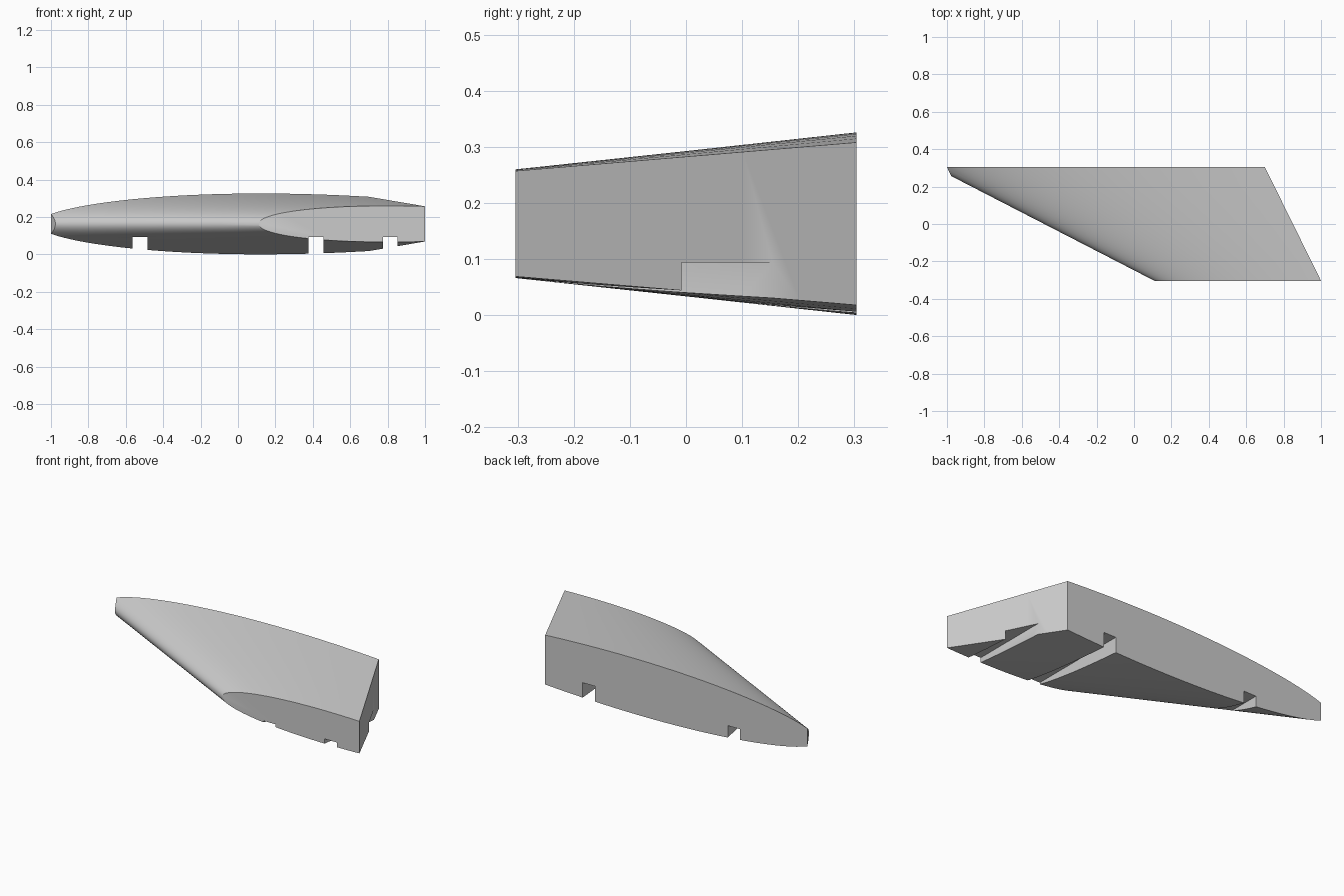
import bpy, bmesh
from math import sqrt
from mathutils import Vector

cube = bpy.data.objects.get("Cube")
if cube:
    bpy.data.objects.remove(cube, do_unlink=True)

grey = bpy.data.materials.new("plain_grey")
grey.use_nodes = True
grey.diffuse_color = (0.6, 0.6, 0.6, 1)
grey.node_tree.nodes["Principled BSDF"].inputs["Base Color"].default_value = (0.6, 0.6, 0.6, 1)

MID_Z, HALF_Y, N, SPANS = 0.163, 0.304, 28, 6
# Each end profile: nose x, tail x, and half-thickness along the chord
ROOT = (-1.07, 0.7, lambda t: 0.266 * sqrt(t) - 0.003 * t - 0.118 * t * t)
TIP = (0.11, 1.0, lambda t: 0.174 * sqrt(t) - 0.047 * t - 0.033 * t * t)


def new_object(name, bm):
    bmesh.ops.recalc_face_normals(bm, faces=bm.faces)
    mesh = bpy.data.meshes.new(name)
    bm.to_mesh(mesh)
    bm.free()
    obj = bpy.data.objects.new(name, mesh)
    bpy.context.collection.objects.link(obj)
    return obj


def section(bm, s):
    """Closed loop of vertices at span fraction s, from tip to root."""
    loop = []
    for i in range(-N, N + 1):
        t = (i / N) ** 2
        x0, h0 = TIP[0] + t * (TIP[1] - TIP[0]), TIP[2](t)
        x1, h1 = ROOT[0] + t * (ROOT[1] - ROOT[0]), ROOT[2](t)
        h = (h0 + s * (h1 - h0)) * (1 if i > 0 else -1)
        loop.append(bm.verts.new((x0 + s * (x1 - x0), HALF_Y * (2 * s - 1), MID_Z + h)))
    return loop


# Swept, tapering wing body
bm = bmesh.new()
loops = [section(bm, k / SPANS) for k in range(SPANS + 1)]
for a, b in zip(loops, loops[1:]):
    for i in range(len(a)):
        j = (i + 1) % len(a)
        bm.faces.new((a[i], a[j], b[j], b[i]))
bm.faces.new(loops[0])
bm.faces.new(loops[-1])

# Trim the pointed nose corner parallel to the slanted tail face
bmesh.ops.bisect_plane(bm, geom=bm.verts[:] + bm.edges[:] + bm.faces[:],
                       plane_co=Vector((-1, HALF_Y, 0)), plane_no=Vector((-0.61, -0.3, 0)),
                       clear_outer=True)
bmesh.ops.holes_fill(bm, edges=[e for e in bm.edges if e.is_boundary])
wing = new_object("wing_body", bm)
wing.data.materials.append(grey)

# Spar slots running front to back through the underside
bm = bmesh.new()
for x in (-0.524, 0.417, 0.814):
    made = bmesh.ops.create_cube(bm, size=1)["verts"]
    bmesh.ops.scale(bm, vec=(0.08, 2, 0.294), verts=made)
    bmesh.ops.translate(bm, vec=(x, 0, 0.094 - 0.147), verts=made)
cutter = new_object("slot_cutter", bm)
cutter.data.materials.append(grey)
cutter.hide_render = True

cut = wing.modifiers.new("slots", "BOOLEAN")
cut.operation, cut.solver, cut.object = "DIFFERENCE", "EXACT", cutter
bpy.ops.object.select_all(action="DESELECT")
bpy.context.view_layer.objects.active = wing
wing.select_set(True)
bpy.ops.object.modifier_apply(modifier=cut.name)
bpy.data.objects.remove(cutter, do_unlink=True)
bpy.ops.object.shade_smooth_by_angle(angle=0.5)
